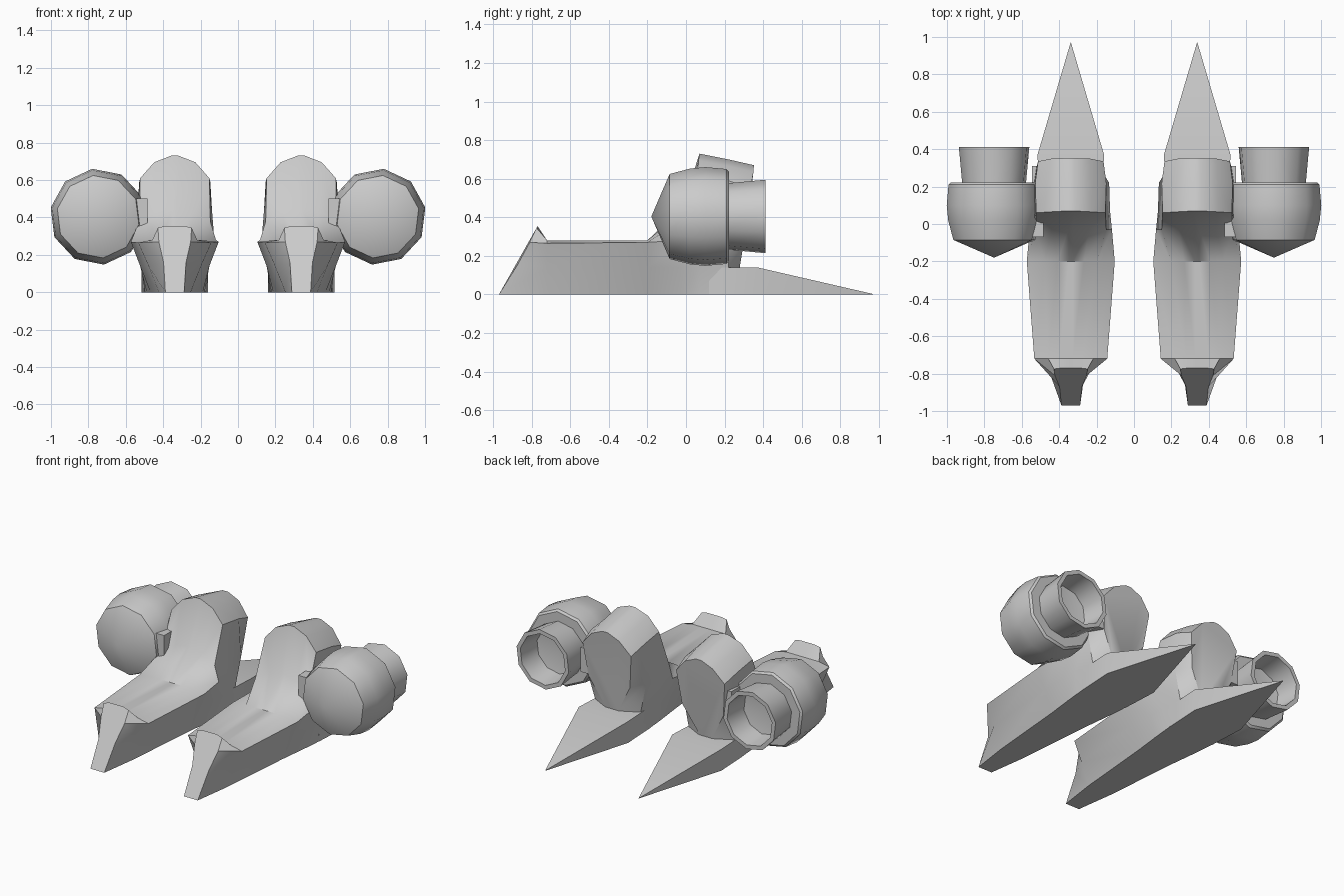
import bpy, bmesh, math
from mathutils import Vector

if "Cube" in bpy.data.objects:
    bpy.data.objects.remove(bpy.data.objects["Cube"])

BOOT_X = 0.338
POD_X, POD_Z = 0.748, 0.404


def finish(name, bm, angle=40):
    """Turn a bmesh into a smooth-by-angle object mirrored across x = 0."""
    bmesh.ops.remove_doubles(bm, verts=bm.verts, dist=0.0005)
    bmesh.ops.recalc_face_normals(bm, faces=bm.faces)
    me = bpy.data.meshes.new(name)
    bm.to_mesh(me)
    bm.free()
    ob = bpy.data.objects.new(name, me)
    bpy.context.collection.objects.link(ob)
    bpy.ops.object.select_all(action='DESELECT')
    ob.select_set(True)
    bpy.context.view_layer.objects.active = ob
    bpy.ops.object.shade_smooth_by_angle(angle=math.radians(angle))
    ob.modifiers.new("mirror", 'MIRROR').use_mirror_merge = False
    return ob


def loft(name, sections, cx):
    """Skin between symmetric sections, each a list of (half width, y, z)."""
    bm = bmesh.new()
    rings = []
    for sec in sections:
        pts = [(cx + w, y, z) for w, y, z in sec]
        pts += [(cx - w, y, z) for w, y, z in reversed(sec)]
        rings.append([bm.verts.new(p) for p in pts])
    n = len(rings[0])
    for a, b in zip(rings, rings[1:]):
        for i in range(n):
            j = (i + 1) % n
            bm.faces.new((a[i], a[j], b[j], b[i]))
    bm.faces.new(rings[0])
    bm.faces.new(rings[-1])
    return finish(name, bm)


def lathe(name, profile, sides, phase):
    """Spin a (radius, y) profile around the pod's lengthwise axis."""
    bm = bmesh.new()
    rings = []
    for r, y in profile:
        ring = []
        for i in range(sides):
            a = phase + 2 * math.pi * i / sides
            ring.append(bm.verts.new((POD_X + r * math.cos(a), y, POD_Z + r * math.sin(a))))
        rings.append(ring)
    for a, b in zip(rings, rings[1:]):
        for i in range(sides):
            j = (i + 1) % sides
            bm.faces.new((a[i], a[j], b[j], b[i]))
    bmesh.ops.dissolve_degenerate(bm, dist=0.0005, edges=bm.edges)
    return finish(name, bm)


# Boot: toe tip, foot, instep, cuff front, cuff back
loft("boot", [
    [(.05, -.97, 0), (.06, -.87, .16), (.085, -.81, .27), (.09, -.775, .345), (.05, -.77, .355), (.01, -.77, .355)],
    [(.085, -.72, 0), (.14, -.72, .14), (.195, -.72, .265), (.12, -.72, .28), (.06, -.72, .28), (.01, -.72, .28)],
    [(.13, -.2, 0), (.185, -.2, .14), (.235, -.2, .27), (.14, -.2, .28), (.07, -.2, .28), (.01, -.2, .28)],
    [(.15, -.03, 0), (.185, -.03, .14), (.22, -.03, .28), (.19, -.03, .38), (.10, -.02, .43), (.01, -.02, .45)],
    [(.16, .07, 0), (.18, .07, .14), (.21, .07, .3), (.185, .06, .61), (.11, .065, .695), (.02, .07, .73)],
    [(.17, .22, 0), (.165, .22, .14), (.205, .22, .34), (.19, .22, .59), (.11, .22, .665), (.02, .22, .7)],
    [(.05, .28, 0), (.05, .28, .15), (.15, .31, .33), (.175, .335, .55), (.1, .35, .635), (.02, .352, .67)],
], BOOT_X)

# Pointed wedge trailing behind the heel
loft("heel_spike", [
    [(.165, .12, 0), (.165, .12, .14)],
    [(.178, .37, 0), (.178, .37, .14)],
    [(.001, .97, 0), (.001, .97, .002)],
], BOOT_X)

# Ten-sided thruster pod with a hollow nozzle
phase = math.radians(83)
lathe("thruster_pod", [(0, -.18), (.222, -.085), (.25, .02), (.258, .1), (.248, .21),
                       (.235, .222), (0, .222)], 10, phase)
lathe("thruster_nozzle", [(0, .2), (.172, .2), (.192, .412), (.165, .412), (.15, .26), (0, .235)],
      10, phase)

# Bracket joining the pod to the boot
bm = bmesh.new()
bmesh.ops.create_cube(bm, size=1)
for v in bm.verts:
    v.co = Vector((.515 + v.co.x * .06, .12 + v.co.y * .38, .42 + v.co.z * .16))
finish("pod_bracket", bm)
